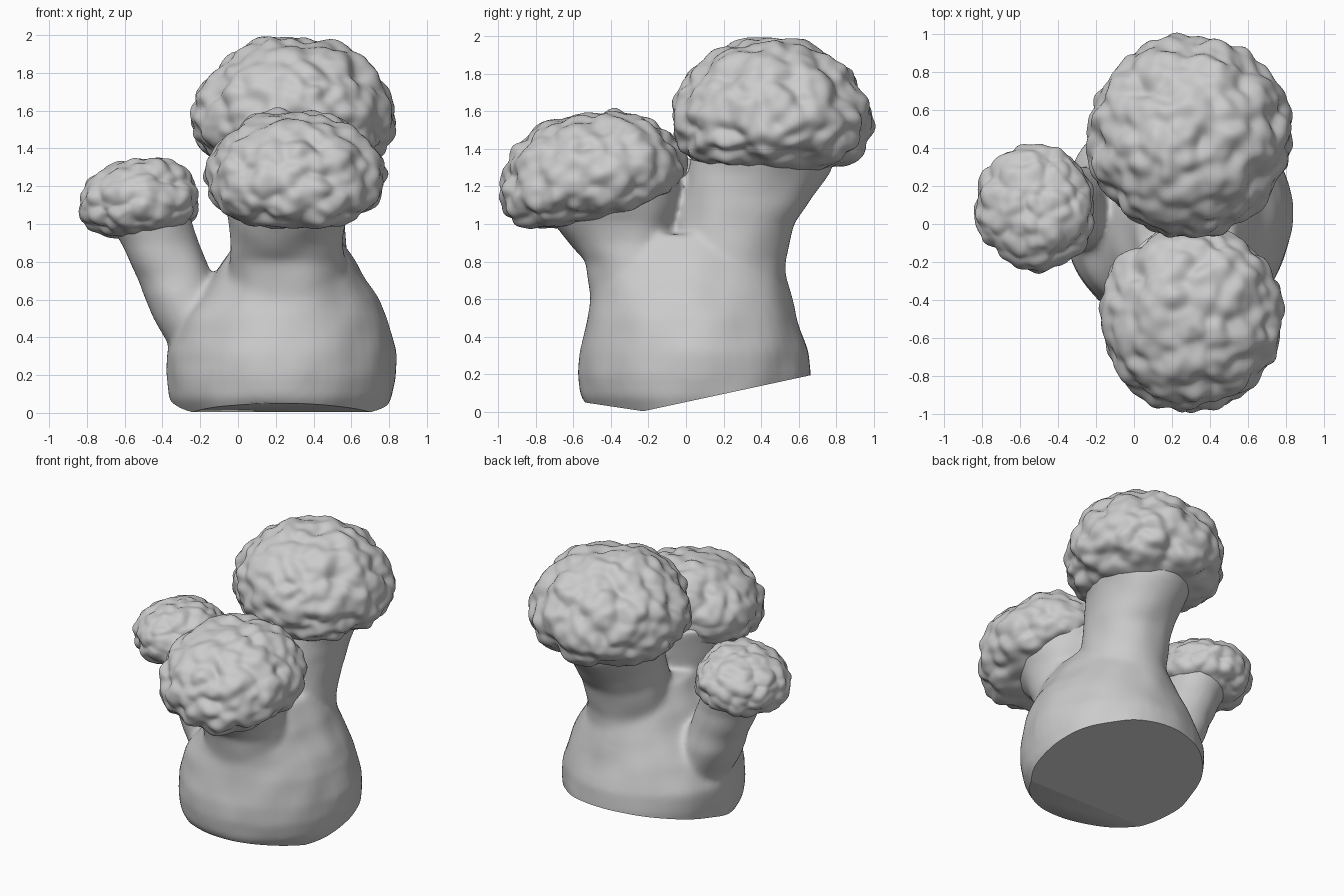
import bpy, bmesh, math
from mathutils import Vector, Matrix, noise

if "Cube" in bpy.data.objects:
    bpy.data.objects.remove(bpy.data.objects["Cube"])

SEG = 48


def loft(bm, rings):
    """Closed tube through horizontal ellipses (z, cx, cy, rx, ry)."""
    loops = []
    for z, cx, cy, rx, ry in rings:
        loops.append([bm.verts.new((cx + rx * math.cos(2 * math.pi * i / SEG),
                                    cy + ry * math.sin(2 * math.pi * i / SEG), z))
                      for i in range(SEG)])
    for a, b in zip(loops, loops[1:]):
        for i in range(SEG):
            j = (i + 1) % SEG
            bm.faces.new((a[i], a[j], b[j], b[i]))
    bm.faces.new(loops[0][::-1])
    bm.faces.new(loops[-1])


def add_object(name, bm):
    mesh = bpy.data.meshes.new(name)
    bm.to_mesh(mesh)
    bm.free()
    ob = bpy.data.objects.new(name, mesh)
    bpy.context.collection.objects.link(ob)
    bpy.ops.object.select_all(action='DESELECT')
    ob.select_set(True)
    bpy.context.view_layer.objects.active = ob
    return ob


# Stalk: wide trunk, two thick necks and a side branch, fused together
bm = bmesh.new()
loft(bm, [(-0.10, .23, .08, .50, .50), (0.0, .23, .07, .55, .57),
          (0.08, .23, .05, .59, .605), (0.20, .23, .045, .605, .62),
          (0.32, .23, .045, .605, .61), (0.50, .245, .03, .55, .56),
          (0.60, .26, .025, .485, .535), (0.70, .27, .01, .415, .525),
          (0.80, .27, 0, .355, .51), (0.87, .27, 0, .30, .46),
          (0.95, .27, 0, .25, .38)])
loft(bm, [(0.55, .26, -.20, .32, .30), (0.80, .26, -.29, .31, .25),
          (0.90, .26, -.34, .30, .28), (1.00, .26, -.375, .31, .33),
          (1.08, .27, -.39, .33, .365), (1.25, .28, -.38, .36, .375)])
loft(bm, [(0.55, .28, .22, .31, .31), (0.80, .29, .23, .285, .30),
          (1.00, .30, .265, .27, .32), (1.15, .30, .33, .275, .35),
          (1.27, .30, .385, .30, .38), (1.42, .30, .43, .36, .39)])
loft(bm, [(0.35, -.16, .07, .20, .22), (0.50, -.24, .08, .205, .22),
          (0.62, -.30, .085, .205, .22), (0.72, -.335, .09, .205, .205),
          (0.90, -.415, .09, .21, .20), (1.05, -.48, .09, .23, .23)])
stalk = add_object("stalk", bm)
rem = stalk.modifiers.new("fuse", 'REMESH')
rem.mode = 'VOXEL'
rem.voxel_size = 0.018
smo = stalk.modifiers.new("soften", 'SMOOTH')
smo.factor = 0.5
smo.iterations = 14
for m in ("fuse", "soften"):
    bpy.ops.object.modifier_apply(modifier=m)

# Gentle unevenness, then two slanted cuts across the foot of the stalk
bm = bmesh.new()
bm.from_mesh(stalk.data)
bm.normal_update()
for v, n in [(v, v.normal.copy()) for v in bm.verts]:
    v.co += n * 0.012 * noise.noise(v.co * 5)
for height, slope in ((0.053, 0.215), (-0.03, -0.15)):
    res = bmesh.ops.bisect_plane(bm, geom=bm.verts[:] + bm.edges[:] + bm.faces[:],
                                 plane_co=(0, 0, height), plane_no=(0, slope, -1),
                                 clear_outer=True)
    edges = [e for e in res["geom_cut"] if isinstance(e, bmesh.types.BMEdge)]
    bmesh.ops.holes_fill(bm, edges=edges, sides=0)
bmesh.ops.recalc_face_normals(bm, faces=bm.faces[:])
bm.to_mesh(stalk.data)
bm.free()
bpy.ops.object.shade_smooth_by_angle(angle=math.radians(45))


def floret(name, centre, rx, ry, up, down, tilt_x, tilt_y, bump, cell):
    """Domed head with a fuller, flatter underside and knobbly buds."""
    bm = bmesh.new()
    bmesh.ops.create_icosphere(bm, subdivisions=6, radius=1)
    turn = Matrix.Rotation(tilt_x, 3, 'X') @ Matrix.Rotation(tilt_y, 3, 'Y')
    offset = Vector(centre) * 7.3
    for v in bm.verts:
        d = v.co.normalized()
        p = 2.0 if d.z > 0 else 2.6
        h = math.hypot(d.x, d.y)
        s = (h ** p + abs(d.z) ** p) ** (-1 / p)
        q = Vector((d.x * rx * s, d.y * ry * s, d.z * (up if d.z > 0 else down) * s))
        warp = noise.noise_vector(q * 6 + offset) * 0.04
        dist = noise.voronoi((q + warp) / cell + offset)[0][0]
        amount = bump * (0.45 - min(dist, 1.0) ** 2 * 1.3)
        amount += bump * 0.7 * noise.noise(q * 4 + offset)
        amount += bump * 0.5 * noise.noise(q * 14 + offset)
        # buds fade out under the head, where the stalk joins
        fade = 1 if d.z > -0.75 else 0.4
        v.co = turn @ (q + d * amount * fade) + Vector(centre)
    # light smoothing rounds the creases between buds
    for _ in range(3):
        bmesh.ops.smooth_vert(bm, verts=bm.verts[:], factor=0.5, use_axis_x=True,
                              use_axis_y=True, use_axis_z=True)
    ob = add_object(name, bm)
    bpy.ops.object.shade_smooth()
    return ob


# Three heads
floret("back_floret", (.29, .455, 1.55), .525, .52, .435, .285,
       0, 0, .05, .13)
floret("front_floret", (.30, -.50, 1.245), .47, .495, .345, .24,
       math.radians(11), 0, .045, .13)
floret("side_floret", (-.52, .085, 1.12), .31, .325, .225, .185,
       0, math.radians(-8), .034, .10)
